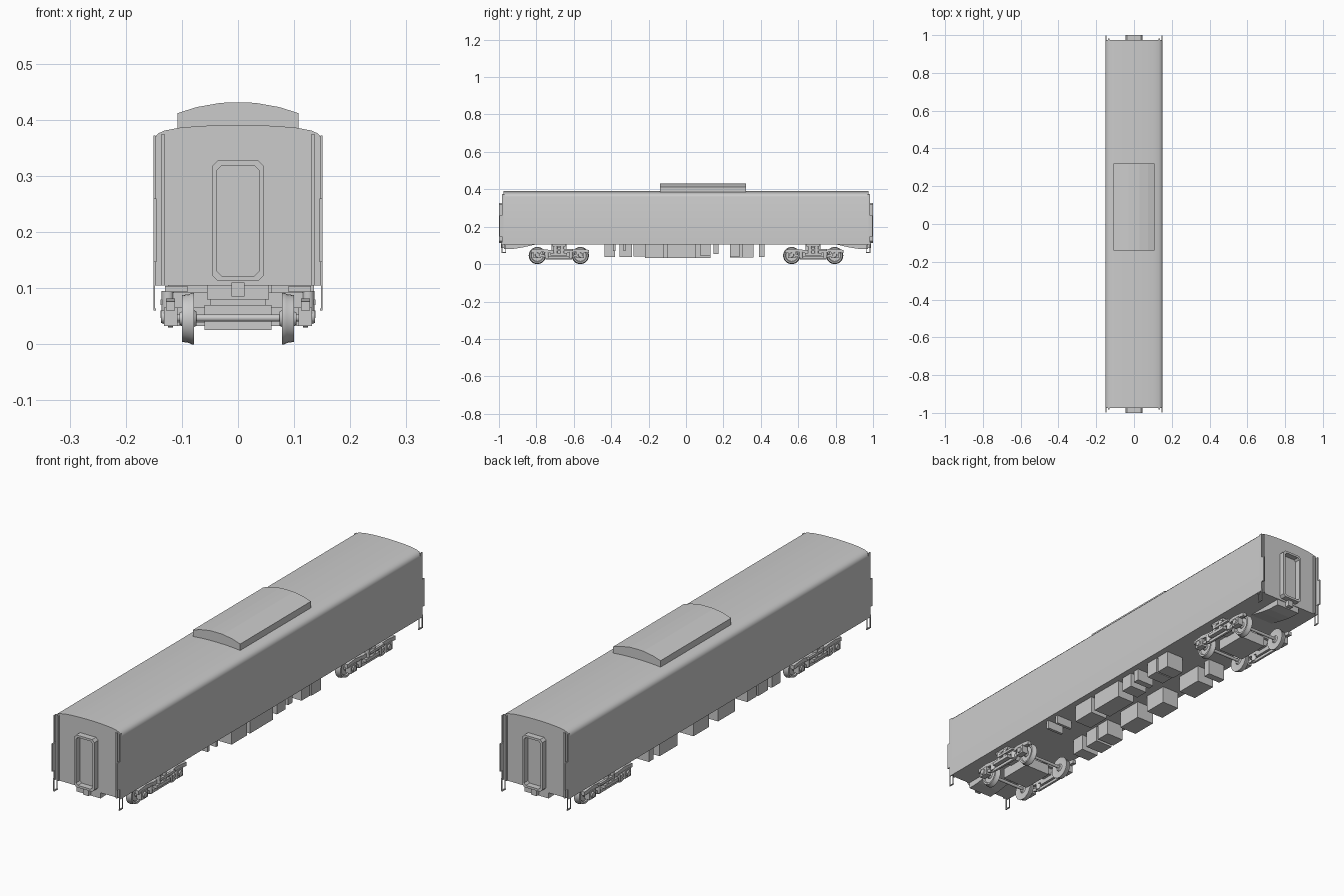
import bpy, bmesh, math

if "Cube" in bpy.data.objects:
    bpy.data.objects.remove(bpy.data.objects["Cube"])

def finish(name, bm, smooth=None):
    bmesh.ops.recalc_face_normals(bm, faces=bm.faces[:])
    me = bpy.data.meshes.new(name)
    bm.to_mesh(me)
    bm.free()
    ob = bpy.data.objects.new(name, me)
    bpy.context.collection.objects.link(ob)
    if smooth:
        bpy.ops.object.select_all(action='DESELECT')
        ob.select_set(True)
        bpy.context.view_layer.objects.active = ob
        bpy.ops.object.shade_smooth_by_angle(angle=math.radians(smooth))
    return ob

def box(name, x0, x1, y0, y1, z0, z1):
    bm = bmesh.new()
    bmesh.ops.create_cube(bm, size=1)
    for v in bm.verts:
        v.co = ((x0 + x1) / 2 + v.co.x * (x1 - x0),
                (y0 + y1) / 2 + v.co.y * (y1 - y0),
                (z0 + z1) / 2 + v.co.z * (z1 - z0))
    return finish(name, bm)

def prism(name, pts, axis, lo, hi, smooth=None):
    """Extrude a profile along y (points are x,z) or along x (points are y,z)."""
    place = (lambda a, b, t: (a, t, b)) if axis == 'y' else (lambda a, b, t: (t, a, b))
    bm = bmesh.new()
    A = [bm.verts.new(place(a, b, lo)) for a, b in pts]
    B = [bm.verts.new(place(a, b, hi)) for a, b in pts]
    bm.faces.new(A)
    bm.faces.new(B)
    n = len(pts)
    for i in range(n):
        j = (i + 1) % n
        bm.faces.new((A[i], A[j], B[j], B[i]))
    return finish(name, bm, smooth)

def ring(name, outer, inner, y0, y1):
    """Hollow frame between two matching loops, extruded along y."""
    bm = bmesh.new()
    L = [[bm.verts.new((x, y, z)) for x, z in loop]
         for loop, y in ((outer, y0), (outer, y1), (inner, y1), (inner, y0))]
    n = len(outer)
    for k in range(4):
        P, Q = L[k], L[(k + 1) % 4]
        for i in range(n):
            j = (i + 1) % n
            bm.faces.new((P[i], P[j], Q[j], Q[i]))
    return finish(name, bm)

def lathe(name, prof, y, z, sx=1, n=24):
    """Spin (x, radius) points about an axle line along x."""
    bm = bmesh.new()
    rows = [[bm.verts.new((sx * x, y + r * math.cos(2 * math.pi * i / n),
                           z + r * math.sin(2 * math.pi * i / n)))
             for i in range(n)] for x, r in prof]
    for P, Q in zip(rows, rows[1:]):
        for i in range(n):
            j = (i + 1) % n
            bm.faces.new((P[i], P[j], Q[j], Q[i]))
    bm.faces.new(rows[0])
    bm.faces.new(rows[-1])
    return finish(name, bm, 35)

def spring(name, x, y, z0, z1, r):
    bm = bmesh.new()
    bmesh.ops.create_cone(bm, cap_ends=True, segments=12, radius1=r, radius2=r, depth=z1 - z0)
    bmesh.ops.translate(bm, verts=bm.verts[:], vec=(x, y, (z0 + z1) / 2))
    return finish(name, bm, 35)

def sym(half):
    return half + [(-x, z) for x, z in reversed(half) if x > 0]

def span(s, a, b):
    return sorted((s * a, s * b))

# Car body with curved roof
body = sym([(.151, .105), (.151, .36), (.149, .368), (.142, .376), (.131, .381),
            (.105, .386), (.07, .389), (.035, .3905), (0, .391)])
prism("car_body", body, 'y', -.975, .975, 30)

# Roof equipment pod
pod = sym([(.108, .38), (.108, .412), (.073, .423), (.03, .4305), (0, .431)])
prism("roof_pod", pod, 'y', -.14, .32)

def octagon(w, z0, z1, c):
    return [(w, z0 + c), (w, z1 - c), (w - c, z1), (c - w, z1),
            (-w, z1 - c), (-w, z0 + c), (c - w, z0), (w - c, z0)]

for e, end in ((-1, "front"), (1, "back")):
    # Gangway frame and door
    ring(end + "_gangway", octagon(.046, .113, .328, .01), octagon(.037, .122, .319, .008),
         *span(e, .97, 1.0))
    # Coupler pocket, wedge and coupler
    prism(end + "_underframe_wedge", [(e * .972, .106), (e * .972, .08), (e * .92, .082),
          (e * .87, .09), (e * .8, .106)], 'x', -.055, .055)
    box(end + "_coupler", -.012, .012, *span(e, .95, .99), .085, .11)
    for s, side in ((-1, "left"), (1, "right")):
        tag = f"{end}_{side}_"
        # Corner trims, side plate and stirrup step
        box(tag + "corner_fin", *span(s, .147, .151), *span(e, .97, .984), .105, .372)
        box(tag + "end_post", *span(s, .13, .137), *span(e, .97, .982), .105, .374)
        box(tag + "side_plate", *span(s, .145, .151), *span(e, .975, .998), .147, .26)
        for k, y in enumerate((.962, .982)):
            box(tag + f"step_leg_{k}", *span(s, .148, .151), *span(e, y, y + .004), .062, .115)
        box(tag + "step_tread", *span(s, .146, .151), *span(e, .962, .986), .06, .064)

# Underfloor equipment boxes: y start, y end, bottom z
left_gear = [(-.435, -.38, .038), (-.355, -.29, .038), (-.28, -.22, .04), (-.14, -.03, .033),
             (.03, .13, .033), (.235, .35, .035), (.39, .42, .038)]
right_gear = [(-.22, -.12, .033), (-.1, .05, .033), (.075, .13, .045), (.148, .175, .055),
              (.235, .29, .04), (.3, .36, .036)]
for s, gear, side in ((-1, left_gear, "left"), (1, right_gear, "right")):
    for i, (a, b, z) in enumerate(gear):
        box(f"{side}_equipment_box_{i}", *span(s, .045, .125), a, b, z, .108)
for i, y in enumerate((-.39, -.335)):
    box(f"hanging_bracket_{i}", .06, .135, y, y + .012, .07, .108)

# Wheel trucks
wheel = [(.074, .012), (.079, .016), (.08, .036), (.078, .046), (.083, .046),
         (.087, .0435), (.1, .0415), (.1, .034), (.095, .031), (.095, .014), (.104, .011)]
for c, t in ((-.68, "front"), (.68, "back")):
    for k, dy in enumerate((-.115, .115)):
        lathe(f"{t}_axle_{k}", [(-.115, .0065), (.115, .0065)], c + dy, .047, n=12)
        for s in (-1, 1):
            lathe(f"{t}_wheel_{k}", wheel, c + dy, .046, s)
            box(f"{t}_axle_box_{k}", *span(s, .108, .132), c + dy - .02, c + dy + .02, .033, .066)
            lathe(f"{t}_axle_cap_{k}", [(.13, .013), (.137, .011)], c + dy, .049, s, 12)
    # Centre tray, bolster and pivot
    box(t + "_truck_tray", -.06, .06, c - .07, c + .07, .026, .07)
    box(t + "_bolster", -.128, .128, c - .024, c + .024, .065, .092)
    box(t + "_pivot", -.05, .05, c - .04, c + .04, .07, .106)
    for s in (-1, 1):
        # Side frame with raised middle and drooping equaliser
        upper = [(-.15, .06), (-.15, .076), (-.1, .082), (-.05, .076), (.05, .076), (.1, .082),
                 (.162, .076), (.162, .06), (.1, .066), (.05, .06), (-.05, .06), (-.1, .066)]
        lower = [(-.115, .045), (-.115, .055), (-.085, .052), (-.06, .042), (.06, .042),
                 (.085, .052), (.115, .055), (.115, .045), (.09, .04), (.065, .03),
                 (-.065, .03), (-.09, .04)]
        prism(t + "_side_frame", [(c + y, z) for y, z in upper], 'x', *span(s, .112, .128))
        prism(t + "_equaliser", [(c + y, z) for y, z in lower], 'x', *span(s, .116, .125))
        box(t + "_spring_plank", *span(s, .112, .138), c - .045, c + .045, .047, .06)
        box(t + "_bolster_cap", *span(s, .09, .13), c - .035, c + .035, .093, .104)
        for y in (-.065, .065):
            spring(t + "_frame_spring", s * .12, c + y, .036, .066, .011)
        for y in (-.018, .018):
            spring(t + "_bolster_spring", s * .125, c + y, .055, .095, .011)
        box(t + "_damper", *span(s, .128, .138), c - .02, c + .075, .07, .08)
